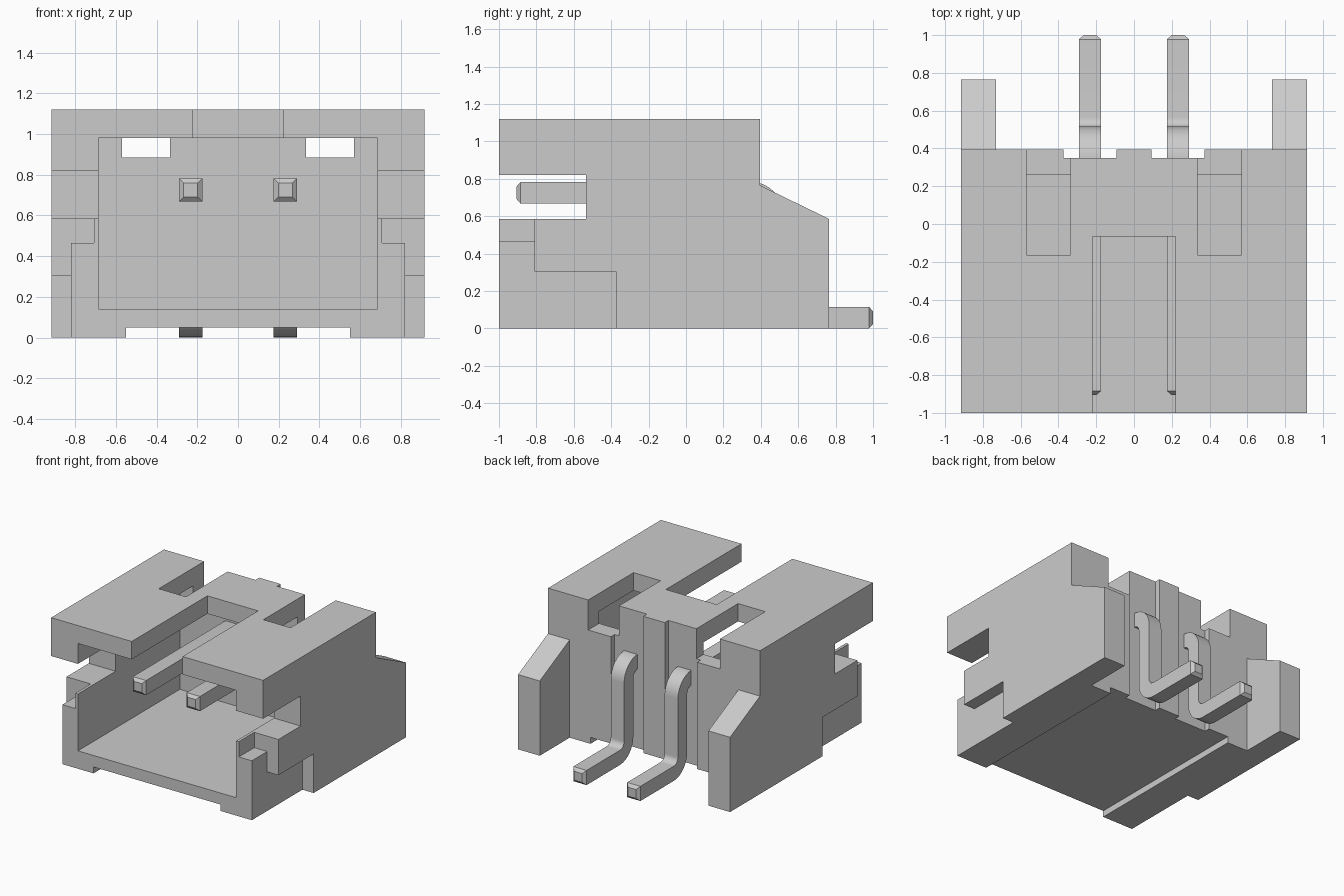
import bpy
import bmesh
from math import sin, cos, pi, radians

cube = bpy.data.objects.get("Cube")
if cube:
    bpy.data.objects.remove(cube, do_unlink=True)

# Single flat material
grey = bpy.data.materials.new("light grey")
grey.use_nodes = True
grey.diffuse_color = (0.6, 0.6, 0.6, 1)
grey.node_tree.nodes["Principled BSDF"].inputs["Base Color"].default_value = (0.6, 0.6, 0.6, 1)


def make_object(name, bm):
    bmesh.ops.recalc_face_normals(bm, faces=bm.faces)
    mesh = bpy.data.meshes.new(name)
    bm.to_mesh(mesh)
    bm.free()
    mesh.materials.append(grey)
    obj = bpy.data.objects.new(name, mesh)
    bpy.context.collection.objects.link(obj)
    return obj


def sweep(name, rings):
    """Closed solid through a list of equal-length rings of points."""
    bm = bmesh.new()
    loops = [[bm.verts.new(p) for p in ring] for ring in rings]
    n = len(loops[0])
    for a, b in zip(loops, loops[1:]):
        for i in range(n):
            j = (i + 1) % n
            bm.faces.new((a[i], a[j], b[j], b[i]))
    bm.faces.new(loops[0])
    bm.faces.new(loops[-1])
    return make_object(name, bm)


def box(name, x, y, z):
    ring = [(y[0], z[0]), (y[1], z[0]), (y[1], z[1]), (y[0], z[1])]
    return sweep(name, [[(v, *p) for p in ring] for v in x])


# Housing: side profile with sloped rear wings
W, FAR = 0.917, 1.3
profile = [(-1, 0), (0.765, 0), (0.765, 0.585), (0.395, 0.765), (0.395, 1.12), (-1, 1.12)]
housing = sweep("housing", [[(x, *p) for p in profile] for x in (-W, W)])

# Cuts centred on the housing: x half-width, y range, z range
centre_cuts = {
    "cavity": (0.685, (-FAR, 0.26), (0.14, 0.98)),
    "top_slot": (0.22, (-FAR, -0.065), (0.9, FAR)),
    "bottom_recess": (0.55, (-FAR, FAR), (-0.2, 0.05)),
    "rear_gap": (0.73, (0.395, FAR), (-0.2, 0.95)),
}
# Cuts repeated on both sides: x range, y range, z range
side_cuts = {
    "side_notch": ((0.6, FAR), (-FAR, -0.535), (0.585, 0.82)),
    "shoulder_step": ((0.708, FAR), (-FAR, -0.81), (0.465, 0.7)),
    "cheek_upper": ((0.82, FAR), (-FAR, -0.81), (0.2, 0.5)),
    "cheek_lower": ((0.82, FAR), (-FAR, -0.375), (-0.2, 0.305)),
    "top_window": ((0.335, 0.57), (-0.165, FAR), (0.885, FAR)),
    "pin_groove": ((0.093, 0.373), (0.35, FAR), (-0.2, FAR)),
}
cutters = [box(n, (-hx, hx), y, z) for n, (hx, y, z) in centre_cuts.items()]
for n, (x, y, z) in side_cuts.items():
    for s in (-1, 1):
        cutters.append(box(n, (s * x[0], s * x[1]), y, z))

for cutter in cutters:
    cutter.hide_render = True
    mod = housing.modifiers.new(cutter.name, 'BOOLEAN')
    mod.operation = 'DIFFERENCE'
    mod.solver = 'EXACT'
    mod.object = cutter

# Bake the cuts, then drop the cutters
depsgraph = bpy.context.evaluated_depsgraph_get()
baked = bpy.data.meshes.new_from_object(housing.evaluated_get(depsgraph))
housing.modifiers.clear()
housing.data = baked
for cutter in cutters:
    bpy.data.objects.remove(cutter, do_unlink=True)

# Pins: square wire bent down and out, with tapered tips
R, H, TIP, STEPS = 0.1075, 0.0575, 0.6, 8
path = [(-0.905, 0.725, 0, TIP), (-0.885, 0.725, 0, 1)]  # y, z, downward angle, scale
for i in range(STEPS + 1):
    a = i / STEPS * pi / 2
    path.append((0.35 + R * sin(a), 0.725 - R + R * cos(a), a, 1))
for i in range(STEPS + 1):
    a = (1 - i / STEPS) * pi / 2
    path.append((0.565 - R * sin(a), H + R - R * cos(a), a, 1))
path += [(0.978, H, 0, 1), (1.0, H, 0, TIP)]

for name, px in (("right_pin", -0.233), ("left_pin", 0.233)):
    rings = []
    for y, z, a, k in path:
        h = H * k
        rings.append([(px + u * h, y + v * h * sin(a), z + v * h * cos(a))
                      for u, v in ((-1, -1), (1, -1), (1, 1), (-1, 1))])
    pin = sweep(name, rings)
    bpy.ops.object.select_all(action='DESELECT')
    pin.select_set(True)
    bpy.context.view_layer.objects.active = pin
    bpy.ops.object.shade_smooth_by_angle(angle=radians(30))
